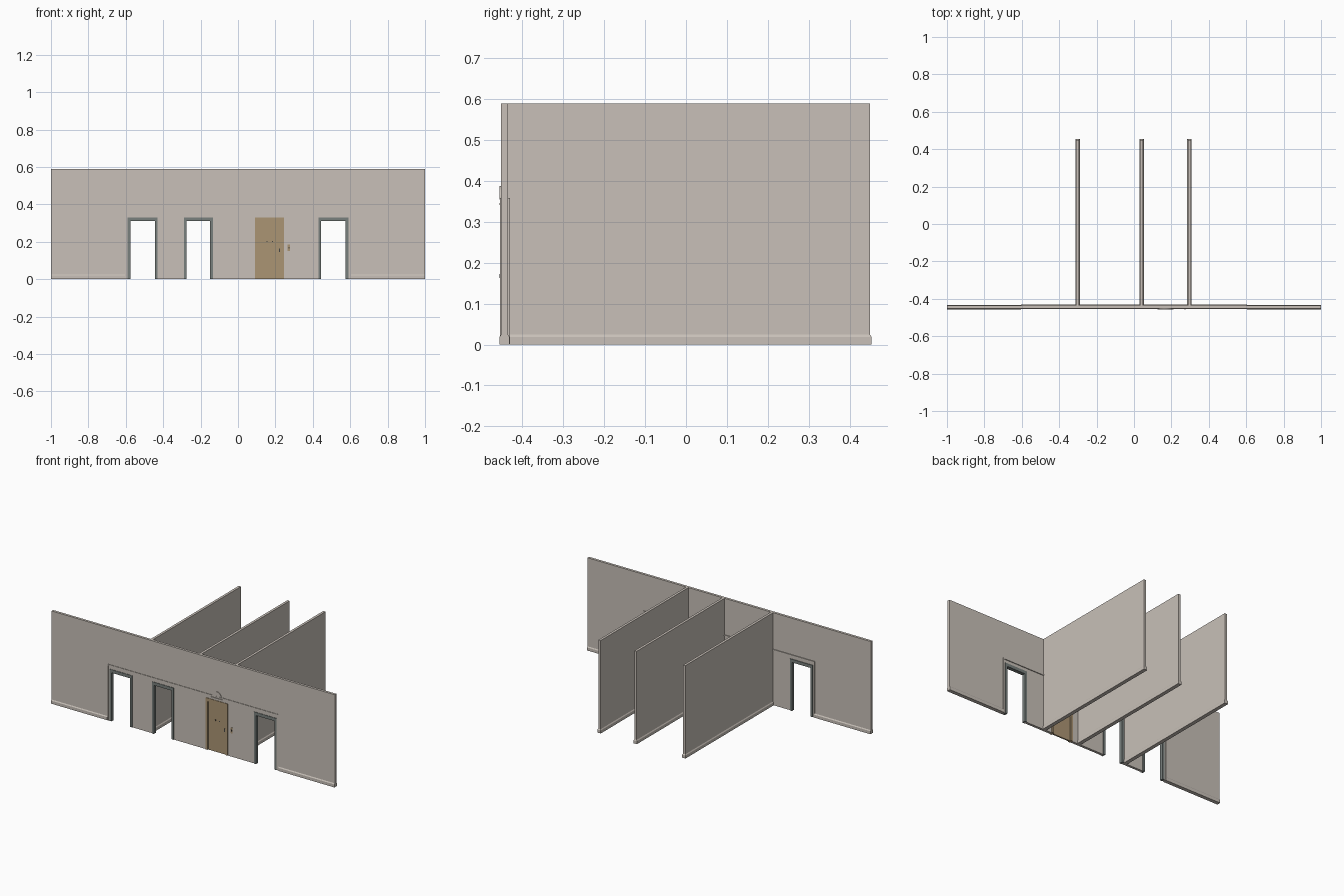
import bpy, bmesh, math

cube = bpy.data.objects.get("Cube")
if cube:
    bpy.data.objects.remove(cube)


def material(name, rgb):
    m = bpy.data.materials.new(name)
    m.use_nodes = True
    m.diffuse_color = (*rgb, 1)
    m.node_tree.nodes["Principled BSDF"].inputs["Base Color"].default_value = (*rgb, 1)
    return m


PLASTER = material("warm grey plaster", (0.58, 0.53, 0.48))
WOOD = material("tan wood", (0.41, 0.30, 0.175))
GREY = material("slate grey frame", (0.19, 0.215, 0.205))
DARK = material("dark metal", (0.06, 0.06, 0.055))

FRONT, BACK, END, HEIGHT = -0.452, -0.436, 0.45, 0.59
SKIRT = 0.004


def finish(name, bm, mat):
    bmesh.ops.recalc_face_normals(bm, faces=bm.faces)
    mesh = bpy.data.meshes.new(name)
    bm.to_mesh(mesh)
    bm.free()
    mesh.materials.append(mat)
    ob = bpy.data.objects.new(name, mesh)
    bpy.context.collection.objects.link(ob)
    return ob


def slab(name, outline, y0, y1, mat):
    """Extrude an x-z outline through y."""
    bm = bmesh.new()
    face = bm.faces.new([bm.verts.new((x, y0, z)) for x, z in outline])
    ext = bmesh.ops.extrude_face_region(bm, geom=[face])["geom"]
    moved = [v for v in ext if isinstance(v, bmesh.types.BMVert)]
    bmesh.ops.translate(bm, vec=(0, y1 - y0, 0), verts=moved)
    return finish(name, bm, mat)


def box(name, x, y, z, mat, inset=(0, 0)):
    """Box from ranges; inset narrows its top in x and y."""
    bm = bmesh.new()
    bmesh.ops.create_cube(bm, size=1)
    for v in bm.verts:
        top = v.co.z > 0
        ix, iy = inset if top else (0, 0)
        v.co = (x[1] - ix if v.co.x > 0 else x[0] + ix,
                y[1] - iy if v.co.y > 0 else y[0] + iy,
                z[1] if top else z[0])
    return finish(name, bm, mat)


def skirting(name, x, y, inset):
    box(name, x, y, (0, 0.019), PLASTER)
    box(name + "_chamfer", x, y, (0.019, 0.025), PLASTER, inset)


# Doorways: outer frame edges and frame colour
doors = [("far_right", -0.59, -0.43, GREY), ("right", -0.29, -0.135, GREY),
         ("closed", 0.09, 0.245, WOOD), ("far_left", 0.43, 0.59, GREY)]
FRAME, TOP = 0.015, 0.33

# Front wall with openings down to the floor
outline = [(-1, 0)]
for _, a, b, _ in doors:
    a, b, t = a + 0.007, b - 0.007, TOP - 0.007
    outline += [(a, 0), (a, t), (b, t), (b, 0)]
outline += [(1, 0), (1, HEIGHT), (-1, HEIGHT)]
slab("front_wall", outline, FRONT, BACK, PLASTER)

# Door frames lining each opening
for name, a, b, mat in doors:
    i, j, t = a + FRAME, b - FRAME, TOP - 0.02
    slab(name + "_door_frame",
         [(a, 0), (i, 0), (i, t), (j, t), (j, 0), (b, 0), (b, TOP), (a, TOP)],
         FRONT - 0.003, BACK + 0.004, mat)

# Closed door leaf with its fittings
box("door_leaf", (0.105, 0.23), (-0.449, -0.440), (0, 0.31), WOOD)
for n, x in enumerate((0.155, 0.185)):
    box(f"door_fitting_{n}", (x - 0.003, x + 0.003), (-0.451, -0.449), (0.198, 0.204), DARK)
box("door_handle", (0.218, 0.224), (-0.453, -0.449), (0.145, 0.165), DARK)

# Wall box beside the door
box("wall_box", (0.265, 0.279), (FRONT - 0.003, FRONT), (0.15, 0.186), WOOD)
box("wall_box_button", (0.269, 0.275), (FRONT - 0.004, FRONT - 0.003), (0.163, 0.173), DARK)

# Half-round ornament above the door
def arc(r, a0=0.0, a1=math.pi, steps=16):
    return [(0.167 + r * math.cos(a0 + (a1 - a0) * k / steps),
             0.355 + r * math.sin(a0 + (a1 - a0) * k / steps)) for k in range(steps + 1)]

slab("ornament_panel", arc(0.030), FRONT - 0.002, FRONT, PLASTER)
slab("ornament_rim", arc(0.033) + arc(0.029)[::-1], FRONT - 0.004, FRONT, PLASTER)
box("ornament_base", (0.125, 0.212), (FRONT - 0.004, FRONT), (0.341, 0.346), PLASTER)

# Moulding across the doors and down both sides, on both wall faces
for face, y in (("front", (FRONT - 0.003, FRONT)), ("back", (BACK, BACK + 0.005))):
    box(face + "_rail", (-0.604, 0.604), y, (0.351, 0.358), PLASTER)
    for side, s in (("left", 1), ("right", -1)):
        x = sorted((s * 0.598, s * 0.604))
        box(f"{face}_{side}_moulding", x, y, (0, 0.351), PLASTER)

# Skirting at the outer stretches of the front wall
for side, x in (("left", (0.604, 1)), ("right", (-1, -0.604))):
    skirting(side + "_wall_skirting", x, (FRONT - SKIRT, BACK + SKIRT), (0, SKIRT))

# Partition walls running back
for name, x in (("right", -0.302), ("middle", 0.041), ("left", 0.296)):
    box(name + "_partition", (x - 0.008, x + 0.008), (BACK, END), (0, HEIGHT), PLASTER)
    w = 0.008 + SKIRT
    skirting(name + "_partition_skirting", (x - w, x + w), (BACK, END + SKIRT), (SKIRT, SKIRT))
